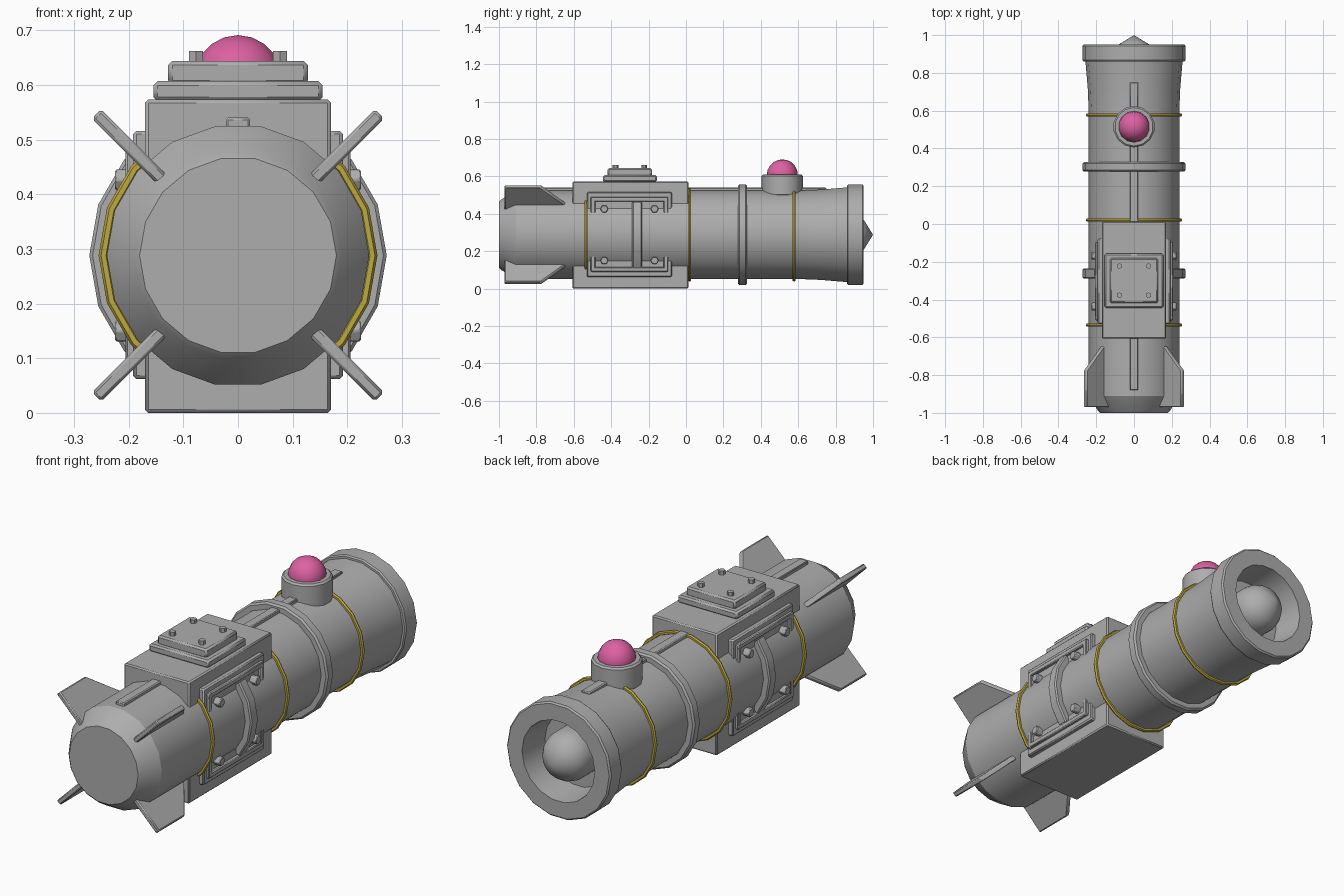
import bpy, bmesh
from math import pi, cos, sin, radians
from mathutils import Matrix, Vector

if "Cube" in bpy.data.objects:
    bpy.data.objects.remove(bpy.data.objects["Cube"])

AXIS_Z = 0.288      # height of the tube's centre line
SIDES = 18


def material(name, rgb):
    m = bpy.data.materials.new(name)
    m.use_nodes = True
    m.diffuse_color = (*rgb, 1)
    m.node_tree.nodes["Principled BSDF"].inputs["Base Color"].default_value = (*rgb, 1)
    return m


GREY = material("grey metal", (0.42, 0.42, 0.42))
YELLOW = material("yellow band", (0.52, 0.40, 0.05))
PINK = material("pink glass", (0.72, 0.12, 0.36))


def finish(name, bm, mat=GREY, bevel=0):
    bmesh.ops.recalc_face_normals(bm, faces=bm.faces)
    me = bpy.data.meshes.new(name)
    bm.to_mesh(me)
    bm.free()
    ob = bpy.data.objects.new(name, me)
    bpy.context.collection.objects.link(ob)
    me.materials.append(mat)
    if bevel:
        mod = ob.modifiers.new("bevel", "BEVEL")
        mod.width = bevel
        mod.segments = 1
        mod.limit_method = "ANGLE"
    bpy.ops.object.select_all(action="DESELECT")
    ob.select_set(True)
    bpy.context.view_layer.objects.active = ob
    bpy.ops.object.shade_smooth_by_angle(angle=radians(31))
    return ob


def box(name, x, y, z, bevel=0.006):
    """Box from (min, max) ranges."""
    bm = bmesh.new()
    bmesh.ops.create_cube(bm, size=1)
    for v in bm.verts:
        v.co = [r[0] + (c + 0.5) * (r[1] - r[0]) for r, c in zip((x, y, z), v.co)]
    return finish(name, bm, bevel=bevel)


def lathe(name, profile, mat=GREY, loop=False, start=0, arc=2 * pi, n=SIDES):
    """Turn (radius, y) points about the tube's centre line."""
    bm = bmesh.new()
    full = arc > 6.28
    rings = []
    for i in range(n if full else n + 1):
        a = start + arc * i / n
        rings.append([bm.verts.new((r * cos(a), y, AXIS_Z + r * sin(a))) for r, y in profile])
    k = len(profile)
    for i in range(n):
        p, q = rings[i], rings[(i + 1) % len(rings)]
        for j in range(k if loop else k - 1):
            m = (j + 1) % k
            bm.faces.new((p[j], p[m], q[m], q[j]))
    if not full:
        bm.faces.new(rings[0])
        bm.faces.new(rings[-1])
    bmesh.ops.remove_doubles(bm, verts=bm.verts, dist=1e-5)
    return finish(name, bm, mat)


def cylinder(name, centre, radius, depth, direction=(0, 0, 1), n=12, bevel=0):
    bm = bmesh.new()
    turn = Vector((0, 0, 1)).rotation_difference(Vector(direction)).to_matrix().to_4x4()
    bmesh.ops.create_cone(bm, cap_ends=True, segments=n, radius1=radius, radius2=radius,
                          depth=depth, matrix=Matrix.Translation(centre) @ turn)
    return finish(name, bm, bevel=bevel)


def hoop(r0, r1, y0, y1, c):
    """Chamfered rectangular section."""
    return [(r0, y0), (r1 - c, y0), (r1, y0 + c), (r1, y1 - c), (r1 - c, y1), (r0, y1)]


# Tube with chamfered nose, flared end, thick rim and hollow mouth
lathe("tube_body", [(0, -1), (0.18, -1), (0.19, -0.99), (0.24, -0.91), (0.24, 0.6),
                    (0.245, 0.72), (0.257, 0.86), (0.267, 0.86), (0.272, 0.867),
                    (0.272, 0.943), (0.265, 0.95), (0.19, 0.95), (0.175, 0.8), (0, 0.8)])
lathe("nozzle_cone", [(0.115, 0.8), (0.115, 0.88), (0.106, 0.915), (0.085, 0.948), (0, 1)])
lathe("middle_flange", hoop(0.23, 0.272, 0.277, 0.327, 0.008), loop=True)

# Thin yellow bands
for name, y in (("front_band", -0.535), ("middle_band", 0.02), ("rear_band", 0.578)):
    section = [(0.246 + 0.009 * cos(pi * t / 3), y + 0.009 * sin(pi * t / 3)) for t in range(6)]
    lathe(name, section, YELLOW, loop=True)

# Central housing and top rail
box("housing", (-0.17, 0.17), (-0.607, 0.013), (0, 0.573))
box("top_rail", (-0.022, 0.022), (-0.88, 0.75), (0.5, 0.54), 0.004)

# Stepped hatch on the housing
HATCH_Y = -0.3
for name, half, low, high in (("hatch_base", 0.155, 0.57, 0.607), ("hatch_cover", 0.128, 0.6, 0.644)):
    box(name, (-half, half), (HATCH_Y - half * 0.93, HATCH_Y + half * 0.93), (low, high), 0.008)
for x in (-0.077, 0.077):
    for y in (-0.077, 0.077):
        cylinder("hatch_bolt", (x, HATCH_Y + y, 0.65), 0.015, 0.024, n=6)

# Framed side panels with bolts and curved handles
for s, side in ((1, "left"), (-1, "right")):
    def span(a, b):
        return (min(s * a, s * b), max(s * a, s * b))
    box(side + "_panel", span(0.15, 0.192), (-0.53, -0.075), (0.062, 0.516))
    for name, y, z in (("front", (-0.51, -0.485), (0.09, 0.49)),
                       ("rear", (-0.12, -0.095), (0.09, 0.49)),
                       ("top", (-0.51, -0.095), (0.465, 0.49)),
                       ("bottom", (-0.51, -0.095), (0.09, 0.115))):
        box(side + "_panel_frame_" + name, span(0.18, 0.206), y, z, 0.004)
    for y in (-0.437, -0.168):
        for z in (-0.138, 0.138):
            cylinder(side + "_panel_bolt", (s * 0.2, y, AXIS_Z + z), 0.022, 0.05, (s, 0, 0), 6, 0.003)
    middle = 0 if s > 0 else pi
    lathe(side + "_handle", hoop(0.235, 0.272, -0.288, -0.235, 0.006), loop=True,
          start=middle - radians(40), arc=radians(80), n=4)

# Four diagonal tail fins
for i in range(4):
    a = pi / 4 + i * pi / 2
    out = Vector((cos(a), 0, sin(a)))
    flat = Vector((-sin(a), 0, cos(a))) * 0.012
    bm = bmesh.new()
    faces = []
    for sgn in (1, -1):
        faces.append([bm.verts.new(out * r + flat * sgn + Vector((0, y, AXIS_Z)))
                      for r, y in ((0.17, -0.97), (0.366, -0.97), (0.366, -0.775),
                                   (0.235, -0.645), (0.17, -0.645))])
        bm.faces.new(faces[-1])
    for j in range(5):
        m = (j + 1) % 5
        bm.faces.new((faces[0][j], faces[0][m], faces[1][m], faces[1][j]))
    finish("fin_%d" % (i + 1), bm, bevel=0.005)

# Beacon on top
BEACON = (0, 0.515)
cylinder("beacon_base", (*BEACON, 0.552), 0.11, 0.116, n=14, bevel=0.008)
bm = bmesh.new()
bmesh.ops.create_uvsphere(bm, u_segments=14, v_segments=10, radius=0.083,
                          matrix=Matrix.Translation((*BEACON, 0.608)))
finish("beacon_dome", bm, PINK)
bpy.context.object.data.shade_smooth()
